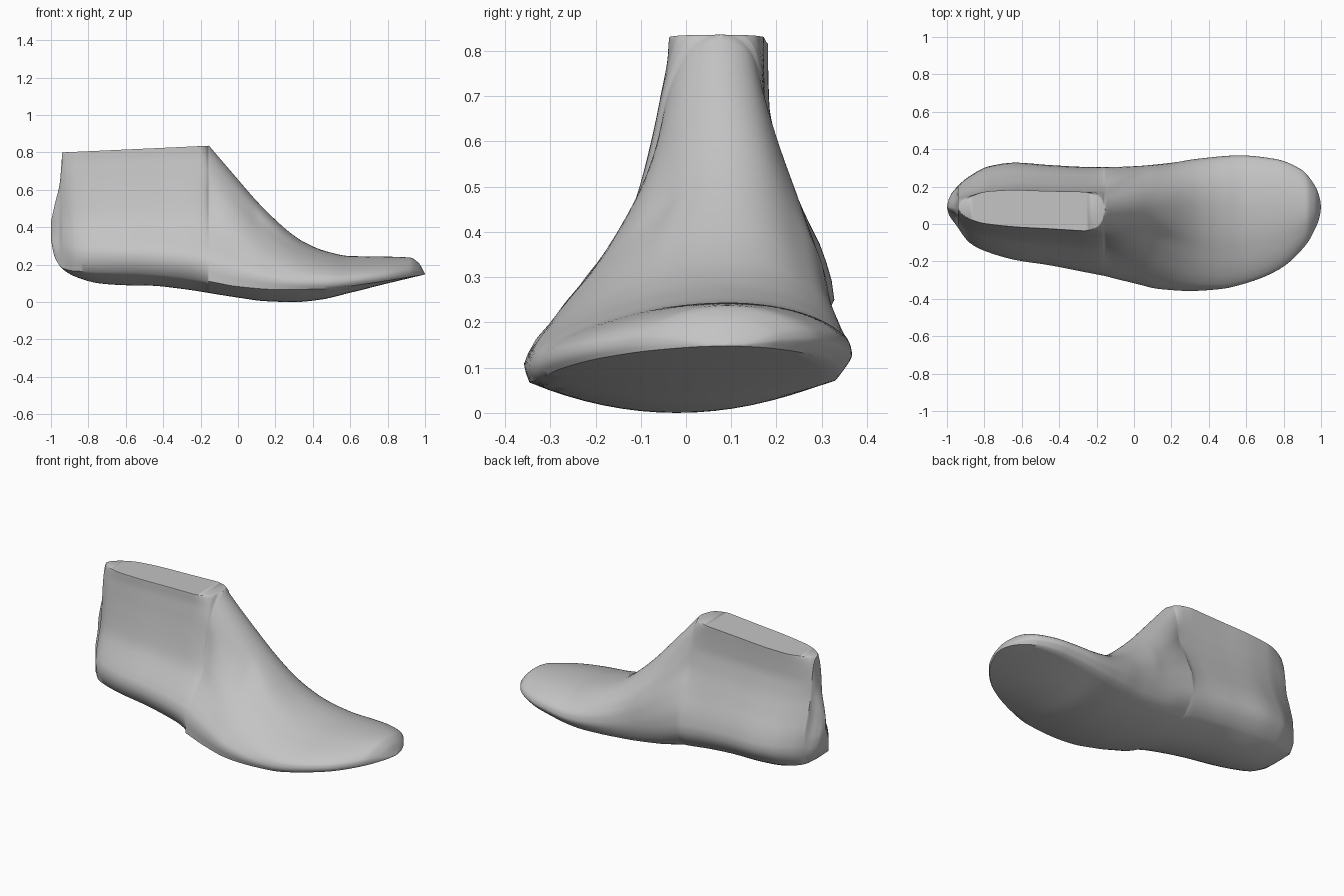
import bpy, bmesh, math

if "Cube" in bpy.data.objects:
    bpy.data.objects.remove(bpy.data.objects["Cube"], do_unlink=True)


def curve(*points):
    """Smooth interpolation through (position, value) points without overshoot."""
    xs, ys = zip(*points)
    last = len(xs) - 1
    slope = [(ys[i + 1] - ys[i]) / (xs[i + 1] - xs[i]) for i in range(last)]
    tangent = [slope[0]]
    for a, b in zip(slope, slope[1:]):
        tangent.append(2 * a * b / (a + b) if a * b > 0 else 0)
    tangent.append(slope[-1])

    def evaluate(x):
        x = min(max(x, xs[0]), xs[-1])
        i = 0
        while i < last - 1 and x > xs[i + 1]:
            i += 1
        width = xs[i + 1] - xs[i]
        t = (x - xs[i]) / width
        rise = ys[i + 1] - ys[i]
        c = tangent[i] * width
        d = tangent[i + 1] * width
        return ys[i] + t * (c + t * (3 * rise - 2 * c - d + t * (c + d - 2 * rise)))

    return evaluate


# Lengthwise profiles: heel and instep line, sole edge, sole centre
HEEL, TOP_BACK, TOP_FRONT, TOE = -1, -.94, -.155, 1
heel_line = curve((HEEL, .43), (-.98, .52), (-.95, .655), (TOP_BACK, .8))
instep_line = curve((TOP_FRONT, .836), (0, .655), (.1, .54), (.2, .44), (.28, .37),
                    (.36, .317), (.47, .272), (.6, .246), (.8, .243), (.92, .238),
                    (.965, .21), (TOE, .152))
sole_edge = curve((HEEL, .33), (-.98, .24), (-.935, .18), (-.87, .166), (-.58, .158),
                  (-.36, .14), (-.15, .11), (0, .083), (.22, .067), (.44, .07),
                  (.7, .1), (TOE, .148))
sole_centre = curve((HEEL, .33), (-.98, .24), (-.935, .175), (-.87, .136), (-.74, .1),
                    (-.6, .09), (-.47, .088), (-.31, .072), (0, .024), (.145, .005),
                    (.3, 0), (.44, .013), (.6, .05), (.8, .1), (TOE, .148))

# Plan outlines of both sides and the line of the ridge
outer_side = curve((HEEL, .09), (-.99, .05), (-.957, 0), (-.877, -.107), (-.8, -.15),
                   (-.636, -.2), (-.45, -.23), (-.235, -.273), (0, -.32), (.14, -.348),
                   (.3, -.358), (.46, -.348), (.62, -.31), (.78, -.24), (.914, -.118),
                   (.98, 0), (.995, .05), (TOE, .09))
inner_side = curve((HEEL, .09), (-.99, .135), (-.957, .187), (-.877, .257), (-.77, .31),
                   (-.636, .328), (-.45, .315), (-.235, .305), (0, .31), (.19, .326),
                   (.35, .35), (.567, .367), (.754, .348), (.89, .294), (.97, .2),
                   (.995, .13), (TOE, .09))
ridge = curve((HEEL, .09), (-.9, .08), (-.5, .075), (-.15, .077), (.1, .1), (TOE, .09))

# Section shapes from crown to sole edge: heel, ankle front, instep, forefoot
depths = (0, .25, .45, .6, .75, .85, .93, 1)


def shapes(*rows):
    return [curve(*zip(depths, row)) for row in rows]


outer_shapes = shapes((.33, .34, .39, .46, .58, .8, .97, .85),
                      (0, .2, .33, .39, .53, .78, .97, .97),
                      (0, .2, .34, .53, .76, .9, 1, .98),
                      (0, .33, .57, .76, .92, .99, 1, .97))
inner_shapes = shapes((.42, .42, .43, .52, .73, .92, 1, .75),
                      (0, .3, .43, .52, .8, .98, 1, .7),
                      (0, .35, .62, .85, .98, 1, .95, .8),
                      (0, .4, .68, .86, .98, 1, .95, .88))
shape_at = curve((HEEL, 1), (TOP_BACK, 1), (-.925, .5), (-.87, .12), (-.8, 0), (-.275, 0),
                 (-.2, .22), (-.17, .55), (TOP_FRONT, 1), (.1, 2), (.55, 3), (TOE, 3))


def spread(shape_list, x, depth):
    index = min(int(shape_at(x)), len(shape_list) - 2)
    blend = shape_at(x) - index
    return (1 - blend) * shape_list[index](depth) + blend * shape_list[index + 1](depth)


def top_height(x):
    if x <= TOP_BACK:
        return heel_line(x)
    if x >= TOP_FRONT:
        return instep_line(x)
    t = (x - TOP_BACK) / (TOP_FRONT - TOP_BACK)
    return .8 + .036 * t


SIDE, SOLE = 28, 16


def section(x):
    """One closed cross-section: down the outer side, across the sole, up the inner."""
    top, edge, low, mid = top_height(x), sole_edge(x), sole_centre(x), ridge(x)

    def wall(outline, shape_list):
        points = []
        for i in range(SIDE + 1):
            depth = i / SIDE
            y = mid + (outline(x) - mid) * spread(shape_list, x, depth)
            points.append((x, y, top - (top - edge) * depth ** 2))
        return points

    outer, inner = wall(outer_side, outer_shapes), wall(inner_side, inner_shapes)
    y0, y1 = outer[-1][1], inner[-1][1]
    sole = []
    for i in range(1, SOLE):
        t = i / SOLE
        sole.append((x, y0 + (y1 - y0) * t, low + (edge - low) * (2 * t - 1) ** 2))
    return outer + sole + inner[::-1]


# Stations crowd towards heel, toe and the ends of the flat top
stations = {round(-math.cos(math.pi * i / 130), 4) for i in range(131)}
stations |= {TOP_BACK, TOP_FRONT}
stations |= {TOP_FRONT - .1 * (i / 8) ** 2 for i in range(1, 9)}
stations |= {TOP_BACK + .06 * (i / 6) ** 2 for i in range(1, 7)}

# Loft the sections into one closed body
bm = bmesh.new()
rings = [[bm.verts.new(p) for p in section(x)] for x in sorted(stations)]
for a, b in zip(rings, rings[1:]):
    for i in range(len(a)):
        j = (i + 1) % len(a)
        bm.faces.new((a[i], a[j], b[j], b[i]))
bmesh.ops.remove_doubles(bm, verts=bm.verts, dist=.0004)
bmesh.ops.dissolve_degenerate(bm, edges=bm.edges, dist=.0002)
bmesh.ops.recalc_face_normals(bm, faces=bm.faces)
mesh = bpy.data.meshes.new("shoe_last")
bm.to_mesh(mesh)
bm.free()
last_body = bpy.data.objects.new("shoe_last", mesh)
bpy.context.collection.objects.link(last_body)

# Plain grey material
grey = bpy.data.materials.new("light_grey")
grey.use_nodes = True
colour = (.55, .55, .55, 1)
grey.diffuse_color = colour
grey.node_tree.nodes["Principled BSDF"].inputs["Base Color"].default_value = colour
mesh.materials.append(grey)

# Smooth body with crisp top rim and sole edge
bpy.ops.object.select_all(action="DESELECT")
last_body.select_set(True)
bpy.context.view_layer.objects.active = last_body
bpy.ops.object.shade_smooth_by_angle(angle=math.radians(42))
